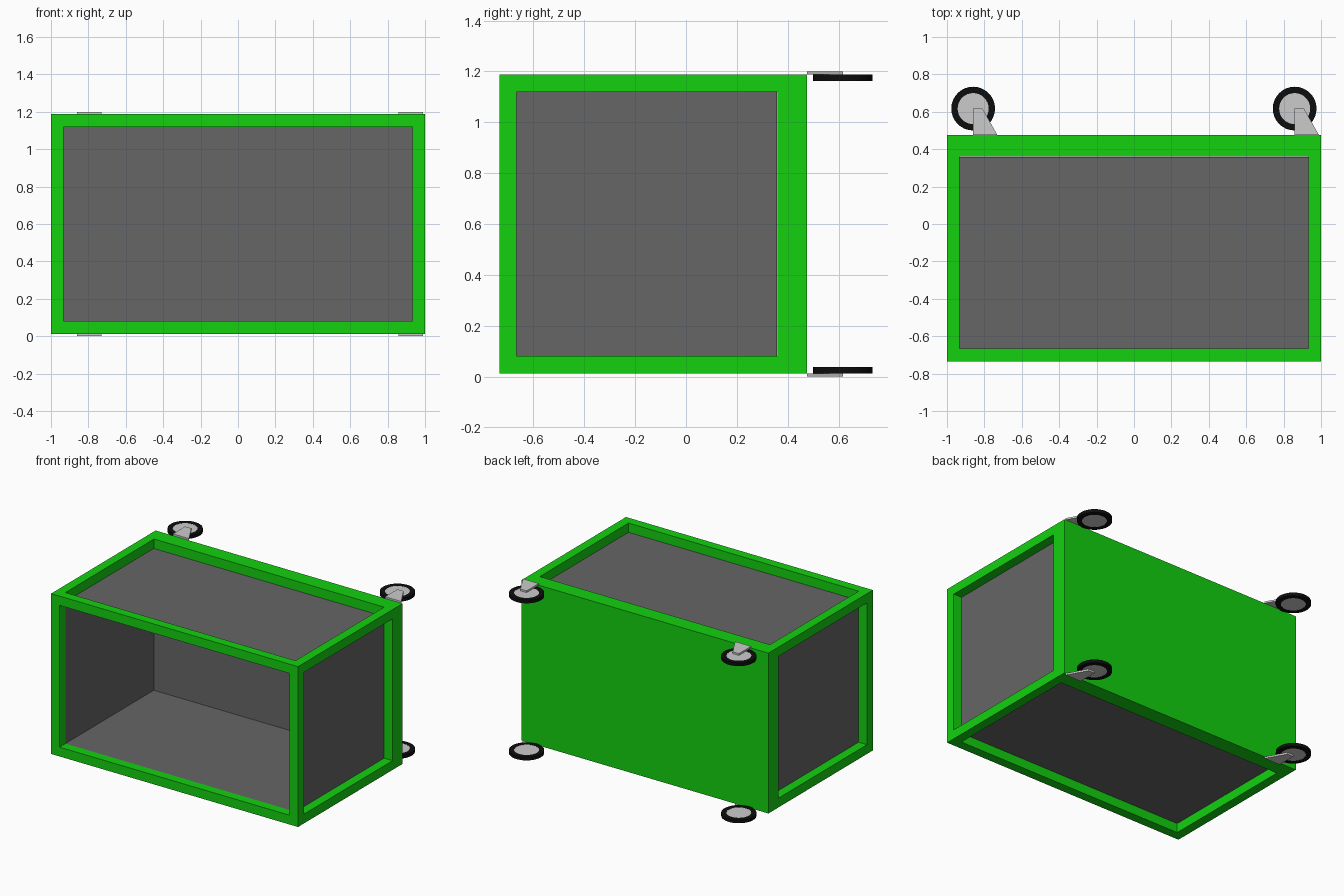
import bpy, bmesh
from math import pi
from mathutils import Matrix, Vector

if "Cube" in bpy.data.objects:
    bpy.data.objects.remove(bpy.data.objects["Cube"])

# Outer limits, bar thickness and base slab
X, Y0, Y1 = 1.0, -0.734, 0.475
Z0, Z1 = 0.013, 1.187
T, YB = 0.068, 0.36
XI, YI, ZI0, ZI1 = X - T, Y0 + T, Z0 + T, Z1 - T


def material(name, rgb):
    m = bpy.data.materials.new(name)
    m.diffuse_color = (*rgb, 1)
    m.use_nodes = True
    m.node_tree.nodes["Principled BSDF"].inputs["Base Color"].default_value = m.diffuse_color
    return m


green = material("green_paint", (0.0065, 0.64, 0.005))
dark = material("dark_grey", (0.133, 0.133, 0.133))
black = material("black_rubber", (0.004, 0.004, 0.004))


def finish(name, bm, mat=None, smooth=False):
    me = bpy.data.meshes.new(name)
    bm.to_mesh(me)
    bm.free()
    ob = bpy.data.objects.new(name, me)
    bpy.context.collection.objects.link(ob)
    if mat:
        me.materials.append(mat)
    if smooth:
        bpy.ops.object.select_all(action='DESELECT')
        ob.select_set(True)
        bpy.context.view_layer.objects.active = ob
        bpy.ops.object.shade_smooth_by_angle()
    return ob


def box(bm, lo, hi):
    lo, hi = Vector(lo), Vector(hi)
    mat = Matrix.Translation((lo + hi) / 2) @ Matrix.Diagonal((*(hi - lo), 1))
    return bmesh.ops.create_cube(bm, size=1, matrix=mat)["verts"]


# Frame: four long posts and a rim around the open front
bm = bmesh.new()
for xa, xb in ((-X, -XI), (XI, X)):
    for za, zb in ((Z0, ZI0), (ZI1, Z1)):
        box(bm, (xa, Y0, za), (xb, YB, zb))
    box(bm, (xa, Y0, ZI0), (xb, YI, ZI1))
for za, zb in ((Z0, ZI0), (ZI1, Z1)):
    box(bm, (-XI, Y0, za), (XI, YI, zb))
finish("frame", bm, green)

# Solid base slab
bm = bmesh.new()
box(bm, (-X, YB, Z0), (X, Y1, Z1))
finish("base", bm, green)

# Recessed panels: thin liner open at the front
bm = bmesh.new()
box(bm, (-XI, YI, ZI0), (XI, YB - 0.003, ZI1))
bm.normal_update()
bmesh.ops.delete(bm, geom=[f for f in bm.faces if f.normal.y < -0.5], context='FACES')
finish("panels", bm, dark)

# Wheels and brackets at the four corners
R, RH, W, YC = 0.117, 0.083, 0.024, 0.617
for side, cx in (("left", -0.86), ("right", 0.859)):
    for level, s in (("lower", -1), ("upper", 1)):
        centre = Matrix.Translation((cx, YC, 0.6 + s * (0.587 - W / 2)))

        # Tyre: rectangular section spun into a ring
        bm = bmesh.new()
        pts = [(RH, -W / 2), (R, -W / 2), (R, W / 2), (RH, W / 2)]
        vs = [bm.verts.new((r, 0, z)) for r, z in pts]
        es = [bm.edges.new((vs[i], vs[(i + 1) % 4])) for i in range(4)]
        bmesh.ops.spin(bm, geom=vs + es, axis=(0, 0, 1), cent=(0, 0, 0),
                       angle=2 * pi, steps=32)
        bmesh.ops.remove_doubles(bm, verts=bm.verts, dist=1e-5)
        bmesh.ops.recalc_face_normals(bm, faces=bm.faces)
        bm.transform(centre)
        finish(f"tyre_{level}_{side}", bm, black, True)

        # Hub disc
        bm = bmesh.new()
        bmesh.ops.create_cone(bm, cap_ends=True, segments=32, radius1=RH,
                              radius2=RH, depth=W - 0.002, matrix=centre)
        finish(f"hub_{level}_{side}", bm, None, True)

        # Tapered bracket plate on the outside of the wheel
        bm = bmesh.new()
        za = 0.6 + s * 0.587
        face = bm.faces.new([bm.verts.new((cx + dx, y, za)) for dx, y in
                             ((0, Y1), (0.13, Y1), (0.05, YC), (0, YC))])
        ext = bmesh.ops.extrude_face_region(bm, geom=[face])["geom"]
        for v in ext:
            if isinstance(v, bmesh.types.BMVert):
                v.co.z += s * 0.013
        bmesh.ops.recalc_face_normals(bm, faces=bm.faces)
        finish(f"bracket_{level}_{side}", bm)
